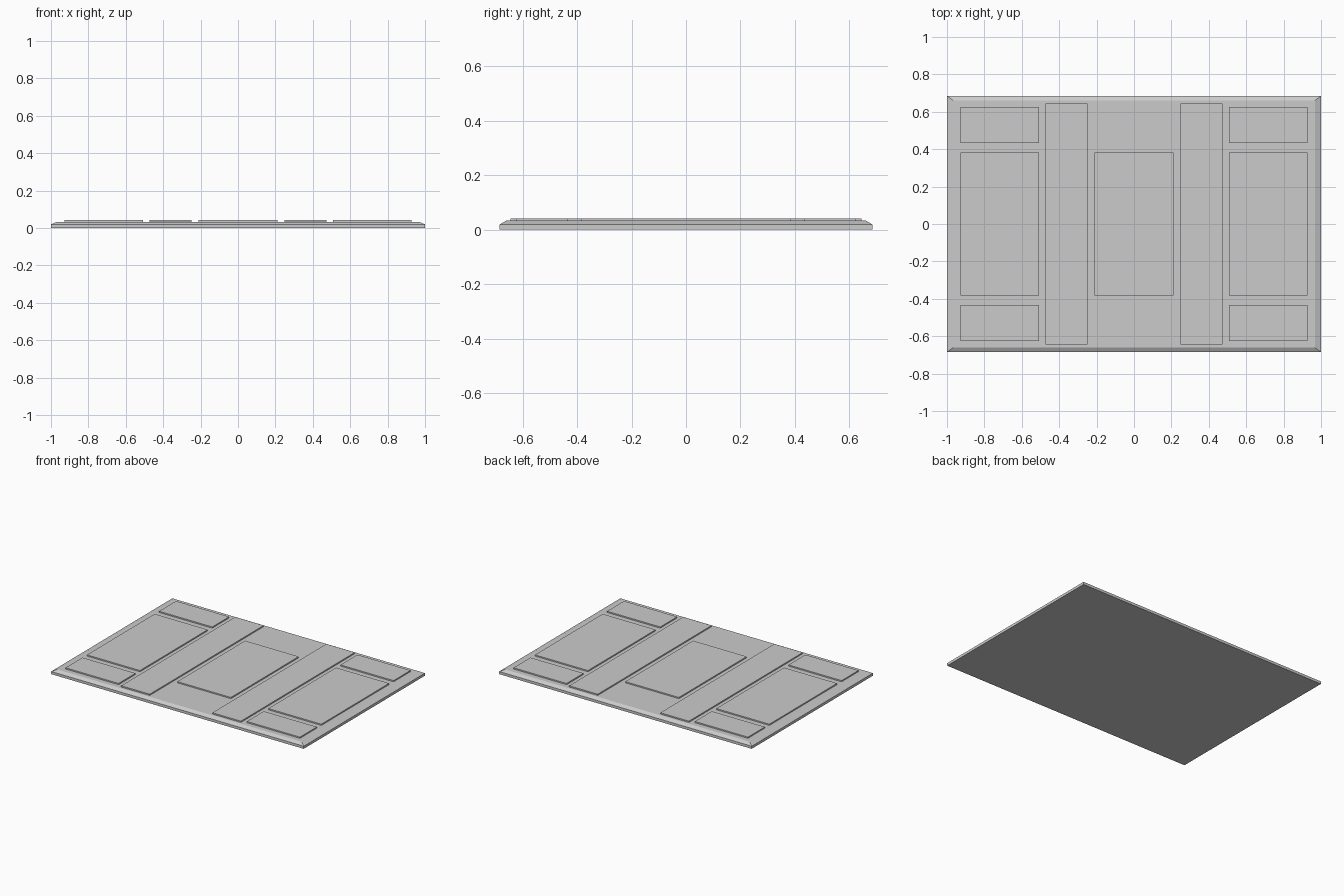
import bpy, bmesh

if "Cube" in bpy.data.objects:
    bpy.data.objects.remove(bpy.data.objects["Cube"])

SLAB_TOP = 0.033
PANEL_TOP = 0.042


def loft(name, sections):
    """Stack of rectangles (half x, half y, z) joined into a closed solid."""
    bm = bmesh.new()
    rings = [[bm.verts.new((sx * hx, sy * hy, z))
              for sx, sy in ((-1, -1), (1, -1), (1, 1), (-1, 1))]
             for hx, hy, z in sections]
    for low, high in zip(rings, rings[1:]):
        for i in range(4):
            j = (i + 1) % 4
            bm.faces.new((low[i], low[j], high[j], high[i]))
    bm.faces.new(rings[0][::-1])
    bm.faces.new(rings[-1])
    mesh = bpy.data.meshes.new(name)
    bm.to_mesh(mesh)
    bm.free()
    obj = bpy.data.objects.new(name, mesh)
    bpy.context.collection.objects.link(obj)
    return obj


def panel(name, x0, x1, y0, y1):
    hx, hy = (x1 - x0) / 2, (y1 - y0) / 2
    obj = loft(name, [(hx, hy, SLAB_TOP), (hx, hy, PANEL_TOP)])
    obj.location = ((x0 + x1) / 2, (y0 + y1) / 2, 0)


# Base slab with bevelled upper rim
loft("base_slab", [(1.0, 0.685, 0.0), (1.0, 0.685, 0.019), (0.968, 0.661, SLAB_TOP)])

# Raised centre panel
panel("centre_panel", -0.212, 0.212, -0.383, 0.383)

# Raised panels mirrored on both sides
for side, s in (("left", -1), ("right", 1)):
    def side_panel(name, x0, x1, y0, y1):
        a, b = sorted((s * x0, s * x1))
        panel(f"{side}_{name}", a, b, y0, y1)

    side_panel("long_strip", 0.248, 0.474, -0.644, 0.644)
    side_panel("large_panel", 0.508, 0.928, -0.383, 0.383)
    side_panel("back_panel", 0.508, 0.928, 0.434, 0.625)
    side_panel("front_panel", 0.508, 0.928, -0.625, -0.434)
